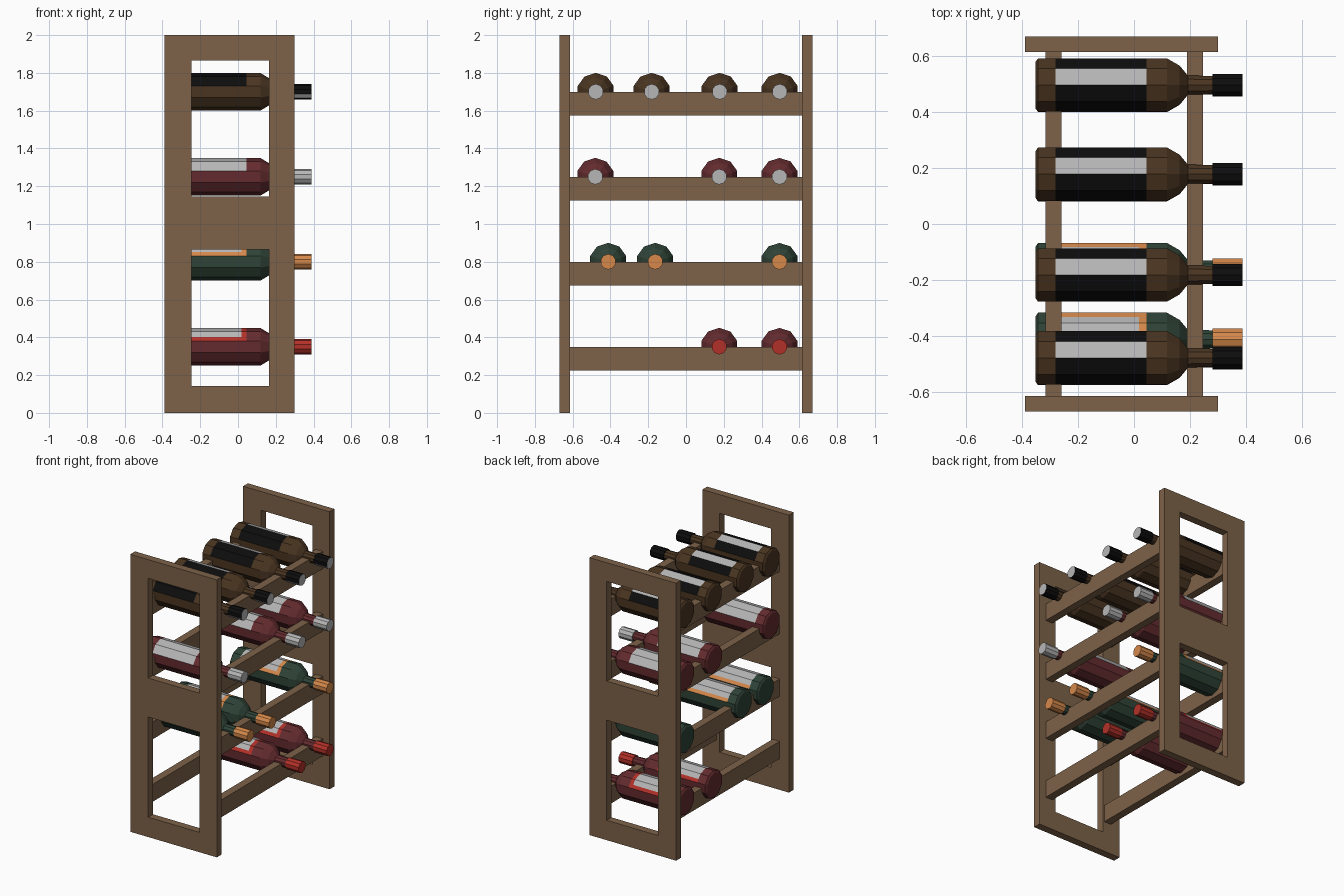
import bpy, bmesh, math
from mathutils import Vector

if "Cube" in bpy.data.objects:
    bpy.data.objects.remove(bpy.data.objects["Cube"])


def material(name, rgb):
    m = bpy.data.materials.new(name)
    m.diffuse_color = (*rgb, 1)
    m.use_nodes = True
    m.node_tree.nodes["Principled BSDF"].inputs["Base Color"].default_value = m.diffuse_color
    return m


wood = material("wood", (0.205, 0.122, 0.066))
silver = material("silver_grey", (0.47, 0.47, 0.47))
black = material("black", (0.004, 0.004, 0.004))
brown_glass = material("brown_glass", (0.068, 0.035, 0.015))
wine_glass = material("wine_glass", (0.127, 0.024, 0.028))
green_glass = material("green_glass", (0.028, 0.056, 0.038))
orange = material("orange", (0.67, 0.25, 0.07))
red = material("red", (0.45, 0.03, 0.022))


def finish(bm, name, mats, loc=(0, 0, 0)):
    bmesh.ops.recalc_face_normals(bm, faces=bm.faces)
    me = bpy.data.meshes.new(name)
    bm.to_mesh(me)
    bm.free()
    for m in mats:
        me.materials.append(m)
    ob = bpy.data.objects.new(name, me)
    ob.location = loc
    bpy.context.collection.objects.link(ob)
    return ob


# Side frames: a grid of cells with two window cells left out, then thickened
def side_frame(name, y0, depth):
    xs = (-0.39, -0.247, 0.163, 0.30)
    zs = (0, 0.143, 0.865, 1.146, 1.865, 2.0)
    bm = bmesh.new()
    v = [[bm.verts.new((x, y0, z)) for z in zs] for x in xs]
    for i in range(3):
        for j in range(5):
            if (i, j) not in ((1, 1), (1, 3)):
                bm.faces.new((v[i][j], v[i + 1][j], v[i + 1][j + 1], v[i][j + 1]))
    ext = bmesh.ops.extrude_face_region(bm, geom=bm.faces[:])["geom"]
    new = [g for g in ext if isinstance(g, bmesh.types.BMVert)]
    bmesh.ops.translate(bm, verts=new, vec=(0, depth, 0))
    finish(bm, name, [wood])


side_frame("front_side_frame", -0.67, 0.055)
side_frame("back_side_frame", 0.615, 0.055)


# Cross rails
def rail(name, x, z):
    bm = bmesh.new()
    bmesh.ops.create_cube(bm, size=1)
    bmesh.ops.scale(bm, vec=(0.057, 1.23, 0.125), verts=bm.verts)
    finish(bm, name, [wood], (x, 0, z - 0.0625))


# Ten-sided bottle section with two extra points on the label's border lines
def unit_section():
    p = [Vector((0, math.cos(math.radians(18 + 36 * k)),
                 math.sin(math.radians(18 + 36 * k)))) for k in range(10)]
    return [p[0], p[0].lerp(p[1], 0.4), p[1], p[2], p[3],
            p[4].lerp(p[3], 0.4), *p[4:]]


SECTION = unit_section()
# Profile along x: (position, radius)
PROFILE = [(-0.352, 0.086), (-0.343, 0.1), (-0.28, 0.1), (0.018, 0.1),
           (0.045, 0.1), (0.118, 0.1), (0.163, 0.073), (0.192, 0.036),
           (0.28, 0.034), (0.28, 0.041), (0.388, 0.041)]
LABEL, LABEL_END, CAP = 2, 3, 8


def bottle(name, y, z, glass, accent, style):
    bm = bmesh.new()
    rings = [[bm.verts.new(Vector((x, 0, 0)) + p * r) for p in SECTION]
             for x, r in PROFILE]
    n = len(SECTION)
    for s in range(len(rings) - 1):
        for i in range(n):
            j = (i + 1) % n
            f = bm.faces.new((rings[s][i], rings[s][j], rings[s + 1][j], rings[s + 1][i]))
            if s >= CAP:                              # cap
                f.material_index = 1
                if style == "stripe" and i == 7:
                    f.material_index = 2
            elif s in (LABEL, LABEL_END) and i < 6:   # label on the upper side
                if style == "plain":
                    grey = True
                elif style == "stripe":
                    grey = i == 2
                else:
                    grey = s == LABEL and 1 <= i <= 4
                f.material_index = 2 if grey else 1
    bm.faces.new(rings[0])
    tip = bm.faces.new(rings[-1])
    tip.material_index = 2 if style == "stripe" else 1
    finish(bm, name, [glass, accent, silver], (0, y, z))


# Shelves from bottom to top: height, bottle positions, colours, label style
SHELVES = [
    (0.35, (0.176, 0.495), wine_glass, red, "border"),
    (0.80, (-0.412, -0.163, 0.495), green_glass, orange, "border"),
    (1.25, (-0.48, 0.176, 0.495), wine_glass, silver, "plain"),
    (1.70, (-0.478, -0.182, 0.178, 0.496), brown_glass, black, "stripe"),
]
for row, (z, ys, glass, accent, style) in enumerate(SHELVES, 1):
    rail(f"neck_rail_{row}", 0.217, z)
    rail(f"base_rail_{row}", -0.288, z)
    for k, y in enumerate(ys, 1):
        bottle(f"bottle_{row}_{k}", y, z, glass, accent, style)
